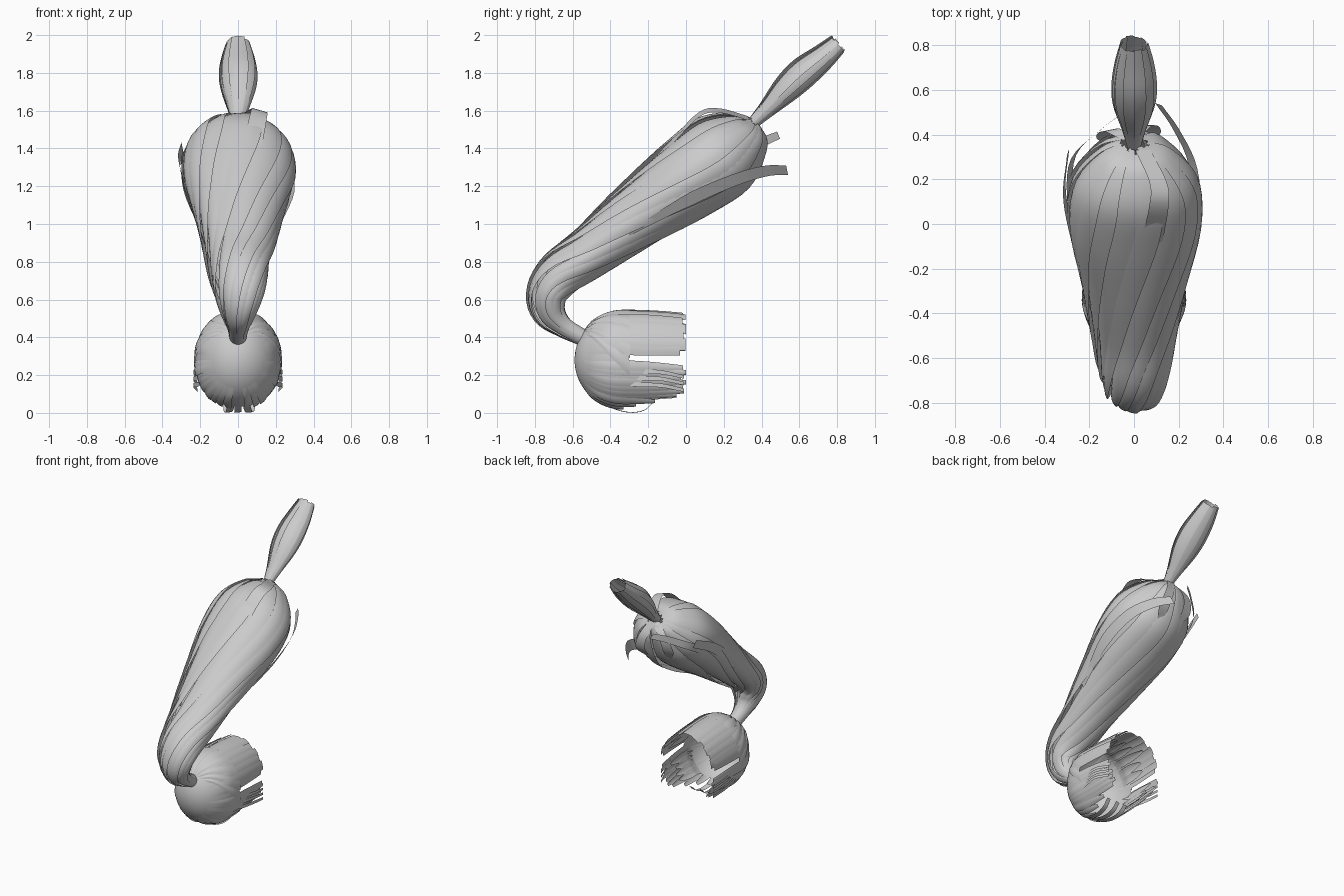
import bpy, bmesh, random
from math import sin, cos, pi, radians
from mathutils import Vector

if "Cube" in bpy.data.objects:
    bpy.data.objects.remove(bpy.data.objects["Cube"])

random.seed(4)


def spline(pts, t):
    """Catmull-Rom through points of any dimension, t in 0..1."""
    n = len(pts) - 1
    f = min(max(t, 0), 1) * n
    i = min(int(f), n - 1)
    u = f - i
    p1, p2 = pts[i], pts[i + 1]
    p0 = pts[i - 1] if i > 0 else [2 * a - b for a, b in zip(p1, p2)]
    p3 = pts[i + 2] if i + 2 <= n else [2 * b - a for a, b in zip(p1, p2)]
    return [0.5 * (2 * b + (c - a) * u + (2 * a - 5 * b + 4 * c - d) * u * u
            + (3 * b - a - 3 * c + d) * u ** 3) for a, b, c, d in zip(p0, p1, p2, p3)]


def grid(bm, fn, nu, nv):
    """Sheet of quads from fn(u, v), both in 0..1."""
    rows = [[bm.verts.new(fn(i / nu, j / nv)) for j in range(nv + 1)] for i in range(nu + 1)]
    for i in range(nu):
        for j in range(nv):
            bm.faces.new((rows[i][j], rows[i][j + 1], rows[i + 1][j + 1], rows[i + 1][j]))


def finish(name, bm):
    me = bpy.data.meshes.new(name)
    bm.to_mesh(me)
    bm.free()
    ob = bpy.data.objects.new(name, me)
    bpy.context.collection.objects.link(ob)
    for p in me.polygons:
        p.use_smooth = True
    return ob


def lock(bm, surf, a, w, s0, s1, lift, nu=28, nv=5, tip=1.0, bulge=0.01, tilt=0.0, drift=0.0):
    """Hair lock on surf(s, angle, offset): domed, one edge tucked under its neighbour."""
    def fn(u, v):
        k = 2 * v - 1
        narrow = 1 - (1 - tip) * max(0, (u - 0.5) / 0.5) ** 1.5
        rise = min(1, u * 4)
        return surf(s0 + (s1 - s0) * u, a + drift * u * u + k * w * 0.5 * narrow,
                    (lift + bulge * (1 - k * k) + tilt * k) * rise)
    grid(bm, fn, nu, nv)


def tube(path, twist):
    """Surface around a path of (y, z, side radius, depth radius)."""
    def surf(s, a, off):
        y, z, rx, rn = spline(path, s)
        p, q = spline(path, s - 0.01), spline(path, s + 0.01)
        t = Vector((0, q[0] - p[0], q[1] - p[1])).normalized()
        n = Vector((0, -t.z, t.y))
        a += twist(s)
        k = min(1, rn / 0.1)
        return Vector((0, y, z)) + Vector((1, 0, 0)) * (rx + off * k) * sin(a) + n * (rn + off * k) * cos(a)
    return surf


# ponytail body: narrow bend at the head, swelling to a bulb gathered at the tie
body = [(-.55, .40, .045, .045), (-.65, .455, .055, .055), (-.72, .53, .085, .085),
        (-.735, .63, .12, .10), (-.67, .74, .145, .115), (-.5, .865, .175, .13),
        (-.25, 1.055, .23, .17), (.0, 1.24, .29, .21), (.19, 1.38, .275, .22),
        (.32, 1.485, .16, .135), (.37, 1.54, .04, .04)]


def swirl(s):
    u = min(max((s - .15) / .65, 0), 1)
    return 1.8 * u * u * (3 - 2 * u)


body_surf = tube(body, swirl)
bm = bmesh.new()
N = 16
for i in range(N):
    lock(bm, body_surf, 2 * pi * i / N + random.uniform(-.1, .1), 2 * pi / N * random.uniform(1.4, 1.7),
         0, random.uniform(.97, 1), random.uniform(-.008, .008), nu=44, nv=6, bulge=.006, tilt=.012)
finish("ponytail_body", bm)

# open tuft beyond the tie
tuft = [(.345, 1.525, .03, .03), (.43, 1.61, .055, .045), (.53, 1.715, .09, .07),
        (.62, 1.80, .098, .078), (.72, 1.88, .085, .066), (.81, 1.96, .06, .05)]
tuft_surf = tube(tuft, lambda s: 0)
bm = bmesh.new()
for i in range(12):
    lock(bm, tuft_surf, 2 * pi * (i + .5) / 12, 2 * pi / 12 * 1.2, 0, random.uniform(.98, 1),
         random.uniform(-.003, .003), nu=16, nv=2, bulge=0, tilt=.006)
finish("ponytail_tuft", bm)


# head cap: rounded back, straight sides running forward to the open face
def cap(t, phi, off):
    if t <= 1:
        y, rho = -.33 - (.26 + off) * cos(t * pi / 2), sin(t * pi / 2)
    else:
        y, rho = -.33 + (t - 1) * .33, 1 - .07 * (t - 1) ** 2
    return Vector(((.225 + off) * rho * sin(phi), y, .28 + (.26 + off) * rho * cos(phi)))


def shell(u, v):
    """Back of the cap, cut shorter towards the nape."""
    phi = 2 * pi * v
    return cap(u * (1.08 - .28 * max(0, -cos(phi) - .6) / .4), phi, 0)


bm = bmesh.new()
grid(bm, shell, 16, 48)
bmesh.ops.remove_doubles(bm, verts=bm.verts, dist=.0005)
finish("head_cap", bm)

# side and top locks: (angle from the crown, forward reach), mirrored
top_locks = [(5, 1.95), (19, 1.99), (33, 1.94), (46, 2.0), (58, 1.96), (69, 1.99), (75, 1.9)]
low_locks = [(96, 1.95), (102, 2.0), (109, 1.92), (115, 2.0), (122, 1.95), (129, 1.97),
             (135, 1.85), (143, 1.5), (152, 1.2), (164, 1.0)]
bm = bmesh.new()
for side in (1, -1):
    for deg, end in top_locks:
        lock(bm, cap, side * radians(deg), radians(18), .45, end, random.uniform(.001, .006),
             nu=22, nv=4, tip=.85, bulge=.003, tilt=-side * .004, drift=side * .03)
    for deg, end in low_locks:
        lock(bm, cap, side * radians(deg), radians(12), .4, end, random.uniform(.001, .008),
             nu=22, nv=4, tip=.45, bulge=.003, tilt=side * .003, drift=side * .06)
finish("head_locks", bm)

# thinner under layer showing inside the open face
bm = bmesh.new()
for side in (1, -1):
    for deg in (8, 24, 40, 56, 70, 104, 115, 126, 137):
        lock(bm, cap, side * radians(deg), radians(14), .9, random.uniform(1.55, 1.85),
             -.018, nu=14, nv=4, tip=.3, bulge=.004)
finish("head_under_layer", bm)

# locks sweeping from the ponytail root around the back of the head
bm = bmesh.new()
root = Vector((0, -.56, .395))
for side in (1, -1):
    for deg in (12, 34, 56, 78, 100):
        def sweep(u, v, d=radians(deg), s=side):
            p = cap(.38 + .72 * u, s * (d * u ** .5 + .24 * (v - .5) * (.4 + u)), .005 + .004 * sin(pi * v))
            return root.lerp(p, min(1, u * 4 + .1))
        grid(bm, sweep, 16, 4)
finish("root_locks", bm)


# loose wisps: (path, half width, width direction)
def wisp(bm, path, w, across):
    d = Vector(across).normalized()
    grid(bm, lambda u, v: Vector(spline(path, u)) + d * w * (2 * v - 1) * min(1, .3 + 2.5 * u) * (1 - .35 * u), 18, 3)


bm = bmesh.new()
for path, w, across in (
        ([(.2, -.3, .95), (.275, .0, 1.12), (.265, .25, 1.23), (.19, .42, 1.28), (.11, .535, 1.285)], .045, (.6, -.2, 1)),
        ([(-.24, -.05, 1.15), (-.285, .12, 1.27), (-.27, .3, 1.37), (-.15, .42, 1.44), (-.06, .49, 1.47)], .035, (-.5, -.4, 1)),
        ([(-.17, -.45, .88), (-.25, -.15, 1.11), (-.31, .12, 1.31), (-.295, .32, 1.41)], .045, (-.2, -.6, 1)),
        ([(.06, .33, 1.22), (.08, .42, 1.31), (.05, .44, 1.42), (.0, .39, 1.53)], .045, (1, 0, 0)),
        ([(-.1, .34, 1.25), (-.13, .4, 1.35), (-.1, .42, 1.45), (-.02, .38, 1.53)], .045, (1, .2, 0)),
        ([(.04, -.3, 1.21), (.08, -.08, 1.43), (.11, .07, 1.58), (.11, .18, 1.6), (.04, .33, 1.56)], .055, (1, 0, -.3))):
    wisp(bm, path, w, across)
finish("ponytail_wisps", bm)

bm = bmesh.new()
for x in (-.05, 0, .06):
    wisp(bm, [(x * .6, -.5, .09), (x * .8, -.4, .03), (x, -.3, .003), (x * 1.2, -.22, .015),
              (x * 1.3, -.17, .06)], .022, (1, 0, .1))
for side in (1, -1):
    for k in range(3):
        z = .14 + .035 * k
        wisp(bm, [(side * .19, -.35, z + .02), (side * .215, -.25, z + .01),
                  (side * .235, -.13, z + .005), (side * .215, -.01, z - .02)], .014, (0, 0, 1))
finish("nape_wisps", bm)
